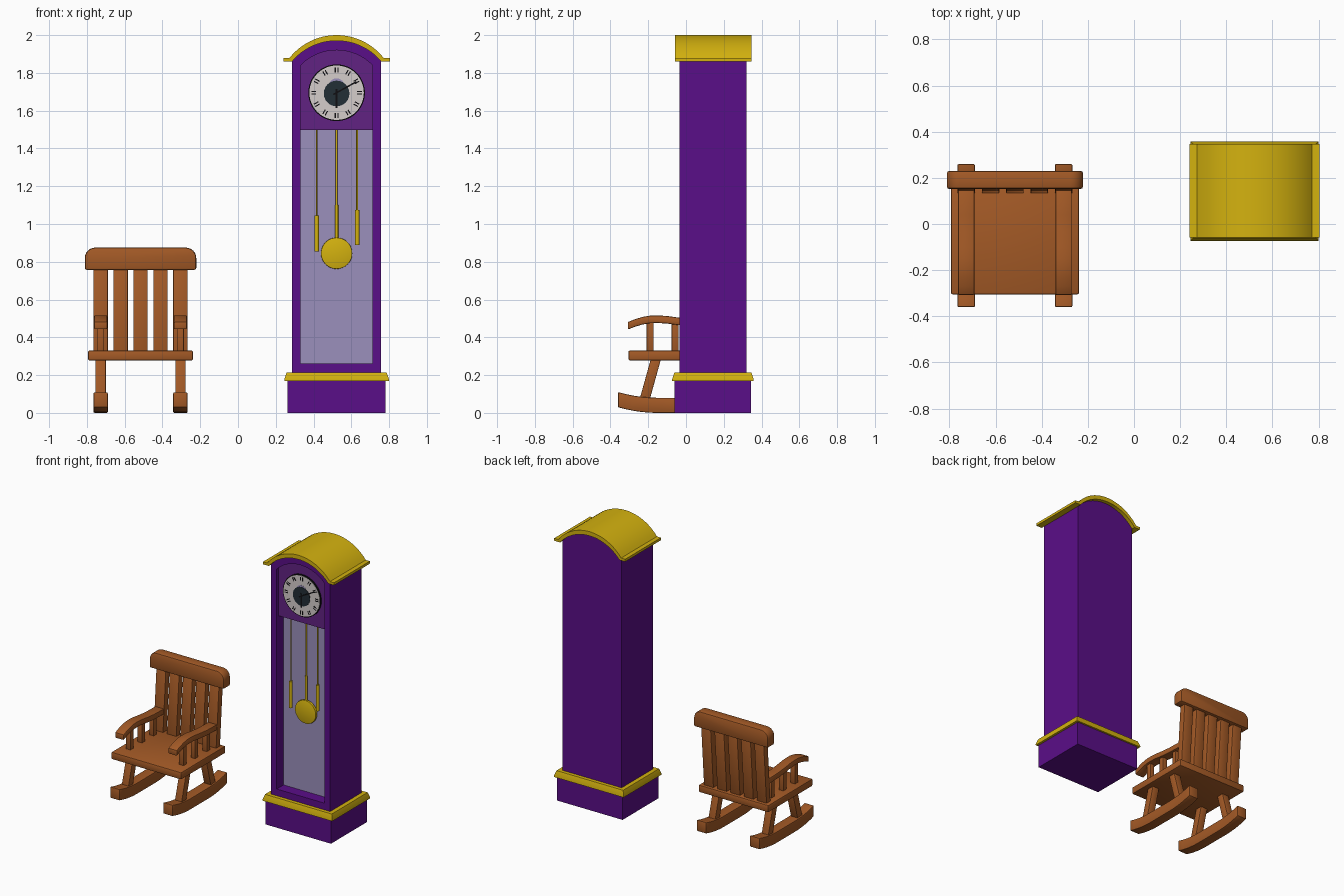
import bpy, bmesh, math
from mathutils import Vector

if "Cube" in bpy.data.objects:
    bpy.data.objects.remove(bpy.data.objects["Cube"])


def material(name, rgb):
    m = bpy.data.materials.new(name)
    lin = [(c / 255 / 12.92) if c / 255 < 0.04045 else ((c / 255 + 0.055) / 1.055) ** 2.4 for c in rgb]
    m.diffuse_color = (*lin, 1)
    m.use_nodes = True
    m.node_tree.nodes["Principled BSDF"].inputs["Base Color"].default_value = m.diffuse_color
    return m


WOOD = material("wood", (164, 90, 38))
PURPLE = material("purple", (90, 14, 136))
PLUM = material("plum panel", (97, 34, 130))
GOLD = material("gold", (212, 178, 15))
LAVENDER = material("lavender", (155, 144, 188))
CREAM = material("dial cream", (213, 205, 203))
SLATE = material("slate", (34, 46, 54))
BLACK = material("black", (16, 15, 18))


def finish(name, bm, mat, bevel=0.0, segments=2):
    bmesh.ops.recalc_face_normals(bm, faces=bm.faces)
    if bevel:
        edges = [e for e in bm.edges if e.calc_face_angle(0) > 0.6]
        bmesh.ops.bevel(bm, geom=edges, offset=bevel, segments=segments, profile=0.5, affect='EDGES')
    me = bpy.data.meshes.new(name)
    bm.to_mesh(me)
    bm.free()
    me.materials.append(mat)
    ob = bpy.data.objects.new(name, me)
    bpy.context.collection.objects.link(ob)
    return ob


def prism(name, pts, axis, a, b, mat, bevel=0.0):
    """Extrude a profile: axis x takes (y, z) points, axis y takes (x, z) points."""
    bm = bmesh.new()
    put = (lambda p, d: (d, p[0], p[1])) if axis == 'x' else (lambda p, d: (p[0], d, p[1]))
    va = [bm.verts.new(put(p, a)) for p in pts]
    vb = [bm.verts.new(put(p, b)) for p in pts]
    bm.faces.new(va)
    bm.faces.new(vb[::-1])
    for i in range(len(pts)):
        j = (i + 1) % len(pts)
        bm.faces.new((va[i], va[j], vb[j], vb[i]))
    return finish(name, bm, mat, bevel)


def box(name, x0, x1, y0, y1, z0, z1, mat, bevel=0.0):
    return prism(name, [(x0, z0), (x1, z0), (x1, z1), (x0, z1)], 'y', y0, y1, mat, bevel)


def circle(cx, cz, r, n=48):
    return [(cx + r * math.cos(i * math.tau / n), cz + r * math.sin(i * math.tau / n)) for i in range(n)]


def arc(cx, half, spring, apex, n=24):
    """Arc from right to left through the apex."""
    s = apex - spring
    r = (half * half + s * s) / (2 * s)
    t = math.asin(half / r)
    return [(cx + r * math.sin(t - 2 * t * i / n), apex - r + r * math.cos(t - 2 * t * i / n)) for i in range(n + 1)]


def rod(name, x, y, z0, z1, r, mat):
    bm = bmesh.new()
    bmesh.ops.create_cone(bm, cap_ends=True, segments=16, radius1=r, radius2=r, depth=z1 - z0)
    bmesh.ops.translate(bm, vec=(x, y, (z0 + z1) / 2), verts=bm.verts)
    return finish(name, bm, mat)


# ---------------- clock ----------------
CX = 0.522
FRONT, BACK, RECESS = -0.035, 0.32, 0.05


def arch(half, bottom, spring, apex):
    return [(CX - half, bottom), (CX + half, bottom)] + arc(CX, half, spring, apex)


# case with an arched recess in its front
bm = bmesh.new()
outer, inner = arch(0.235, 0.19, 1.865, 1.975), arch(0.19, 0.262, 1.84, 1.92)
of, ob_, inf, inb = [[bm.verts.new((x, y, z)) for x, z in pts] for pts, y in
                     ((outer, FRONT), (outer, BACK), (inner, FRONT), (inner, RECESS))]
n = len(outer)
for i in range(n):
    j = (i + 1) % n
    for p, q in ((ob_, of), (of, inf), (inf, inb)):
        bm.faces.new((p[i], p[j], q[j], q[i]))
bm.faces.new(ob_)
bm.faces.new(inb)
finish("clock_case", bm, PURPLE)

# plinth and flared trim
box("clock_base", CX - 0.26, CX + 0.26, -0.062, 0.345, 0, 0.18, PURPLE)
bm = bmesh.new()
loops = []
for z, o in ((0.17, 0.277), (0.178, 0.277), (0.214, 0.265)):
    d = o - 0.277
    loops.append([bm.verts.new(c) for c in ((CX - o, -0.073 - d, z), (CX + o, -0.073 - d, z),
                                            (CX + o, 0.358 + d, z), (CX - o, 0.358 + d, z))])
bm.faces.new(loops[0])
bm.faces.new(loops[-1])
for lo, hi in zip(loops, loops[1:]):
    for i in range(4):
        bm.faces.new((lo[i], lo[(i + 1) % 4], hi[(i + 1) % 4], hi[i]))
finish("clock_base_trim", bm, GOLD)

# arched roof with flat lips
top = arc(CX, 0.25, 1.878, 2.0)
under = arc(CX, 0.236, 1.86, 1.97)
roof = [(CX + 0.282, 1.86), (CX + 0.282, 1.878)] + top + [(CX - 0.282, 1.878), (CX - 0.282, 1.86)] + under[::-1]
prism("clock_roof", roof, 'y', -0.059, 0.347, GOLD)

# recess panels
box("case_back_panel", CX - 0.19, CX + 0.19, 0.043, 0.051, 0.262, 1.52, LAVENDER)
prism("dial_panel", arch(0.19, 1.497, 1.84, 1.92), 'y', -0.012, RECESS, PLUM)

# dial
DZ = 1.695
prism("dial_rim", circle(CX, DZ, 0.15), 'y', -0.022, -0.012, BLACK)
prism("dial_face", circle(CX, DZ, 0.144), 'y', -0.024, -0.013, CREAM)
prism("dial_moon", circle(CX, DZ + 0.034, 0.042), 'y', -0.0255, -0.02, LAVENDER)
prism("dial_center", circle(CX, DZ - 0.004, 0.068, 24), 'y', -0.027, -0.02, SLATE)


def radial_bar(name, angle, r0, r1, side, w, y, mat):
    d = Vector((math.sin(angle), math.cos(angle)))
    s = Vector((d.y, -d.x))
    c = Vector((CX, DZ)) + s * side
    pts = [c + d * r0 - s * w, c + d * r1 - s * w, c + d * r1 + s * w, c + d * r0 + s * w]
    prism(name, [tuple(p) for p in pts], 'y', y, y + 0.003, mat)


for h in range(12):
    for side in (-0.007, 0.007):
        radial_bar("hour_mark", h * math.tau / 12, 0.108, 0.134, side, 0.003, -0.0255, BLACK)
radial_bar("minute_hand", math.radians(61), -0.02, 0.12, 0, 0.004, -0.031, BLACK)
radial_bar("hour_hand", math.pi, -0.02, 0.082, 0, 0.005, -0.029, BLACK)

# pendulum and weights
rod("pendulum_rod", CX, 0.028, 0.9, 1.5, 0.006, GOLD)
rod("pendulum_sleeve", CX, 0.028, 0.9, 1.1, 0.009, GOLD)
prism("pendulum_bob", circle(CX, 0.845, 0.083), 'y', 0.018, 0.036, GOLD, 0.003)
for x, z0, z1, r in ((0.417, 0.855, 1.045, 0.003), (0.631, 0.89, 1.075, 0.005)):
    rod("weight_line", x, 0.004, z1, 1.5, r, GOLD)
    rod("weight", x, 0.004, z0, z1, 0.0115, GOLD)

# ---------------- rocking chair ----------------
SX = -0.516


def ribbon(name, centre, thick, x, half_w, bevel):
    """Bar of constant thickness along a (y, z) path."""
    pts = [(y, z + thick / 2) for y, z in centre] + [(y, z - thick / 2) for y, z in centre[::-1]]
    prism(name, pts, 'x', x - half_w, x + half_w, WOOD, bevel)


box("seat", SX - 0.278, SX + 0.278, -0.305, 0.2, 0.278, 0.33, WOOD, 0.008)

# rocker and arm paths
rocker = []
for i in range(17):
    y = -0.36 + 0.62 * i / 16
    t = max(0, (abs(y + 0.05) - 0.1) / 0.21)
    rocker.append((y, 0.04 + 0.03 * t * t))
arm = [(-0.308, 0.461), (-0.27, 0.476), (-0.23, 0.488), (-0.19, 0.495), (-0.15, 0.496),
       (-0.10, 0.493), (-0.035, 0.484), (0.04, 0.477), (0.16, 0.474)]

for side in (-1, 1):
    x = SX + side * 0.211
    ribbon("rocker", rocker, 0.08, x, 0.038, 0.006)
    ribbon("armrest", arm, 0.04, x, 0.035, 0.006)
    # splayed legs
    for sy in (-1, 1):
        yb, yt = -0.05 + sy * 0.172, -0.05 + sy * 0.108
        prism("leg", [(yb - 0.027, 0.06), (yb + 0.027, 0.06), (yt + 0.027, 0.29), (yt - 0.027, 0.29)],
              'x', x - 0.027, x + 0.027, WOOD, 0.003)
    # arm posts
    for y in (-0.19, -0.058, 0.074):
        box("arm_post", x - 0.018, x + 0.018, y - 0.018, y + 0.018, 0.32, 0.48, WOOD, 0.003)

# leaning back slats
for i in range(5):
    x = SX + (i - 2) * 0.1055
    prism("back_slat", [(0.132, 0.31), (0.177, 0.31), (0.212, 0.78), (0.167, 0.78)],
          'x', x - 0.038, x + 0.038, WOOD, 0.003)

# top rail with rounded upper corners
hw, r = 0.295, 0.055
rail = [(SX - hw, 0.757), (SX + hw, 0.757)]
rail += [(SX + hw - r + r * math.cos(a * math.pi / 12), 0.875 - r + r * math.sin(a * math.pi / 12)) for a in range(7)]
rail += [(SX - hw + r + r * math.cos(a * math.pi / 12), 0.875 - r + r * math.sin(a * math.pi / 12)) for a in range(6, 13)]
prism("top_rail", rail, 'y', 0.152, 0.23, WOOD, 0.01)

# smooth curved sides, keep hard edges
bpy.ops.object.select_all(action='SELECT')
bpy.context.view_layer.objects.active = bpy.context.selected_objects[0]
bpy.ops.object.shade_smooth_by_angle(angle=math.radians(30))
